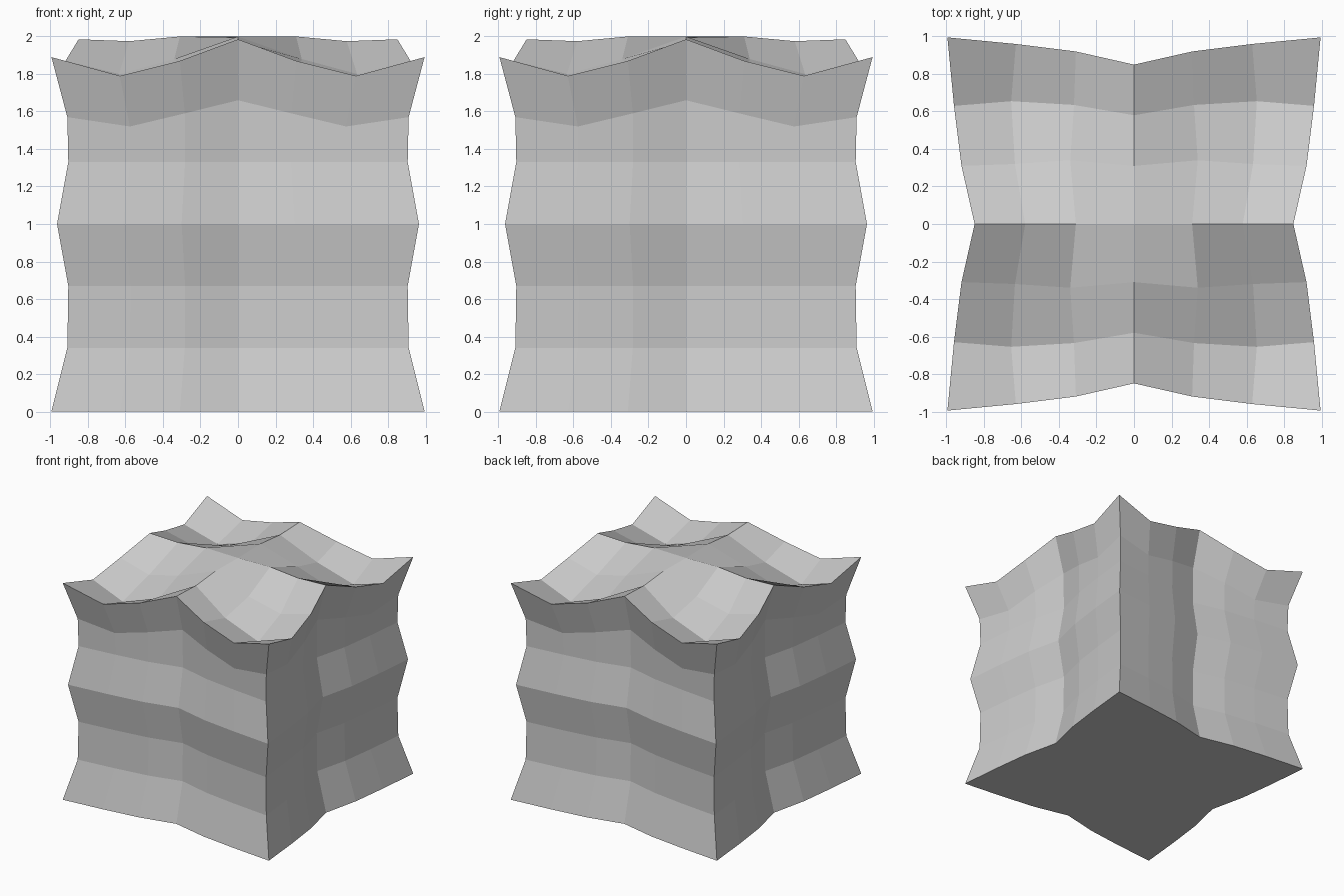
import bpy, bmesh

if "Cube" in bpy.data.objects:
    bpy.data.objects.remove(bpy.data.objects["Cube"])

# In-plane coordinate of a lattice point: PLAN[|own index|][|other index|]
PLAN = [[0, 0, 0, 0],
        [.31, .34, .32, .31],
        [.58, .635, .655, .63],
        [.85, .92, .96, .995]]
# Height of the rippled top, symmetric in both indices
TOP = [[1.995, 2.0, 1.975, 1.985],
       [2.0, 1.88, 1.80, 1.87],
       [1.975, 1.80, 1.69, 1.79],
       [1.985, 1.87, 1.79, 1.89]]
# Side rows: inward offset and height, with the upper row following the top
INSET = [0, .085, .09, .03, .09, .085, 0]
ROW_Z = [0, .34, .67, 1.0, 1.33, None, None]
UPPER_ROW = [1.66, 1.59, 1.52, 1.57]

bm = bmesh.new()
cache = {}


def axis(i, j, k):
    a, b = abs(i), abs(j)
    v = PLAN[a][b]
    v = v - INSET[k] if a == 3 else v * (1 - INSET[k])
    return v if i > 0 else -v


def vert(i, j, k):
    if (i, j, k) not in cache:
        a, b = abs(i), abs(j)
        z = TOP[a][b] if k == 6 else UPPER_ROW[min(a, b)] if k == 5 else ROW_Z[k]
        cache[i, j, k] = bm.verts.new((axis(i, j, k), axis(j, i, k), z))
    return cache[i, j, k]


# Perimeter loop of the square lattice, anticlockwise
ring = [(i, -3) for i in range(-3, 3)]
for _ in range(3):
    ring += [(-j, i) for i, j in ring[-6:]]

# Wavy side walls
for k in range(6):
    for p, q in zip(ring, ring[1:] + ring[:1]):
        bm.faces.new((vert(*p, k), vert(*q, k), vert(*q, k + 1), vert(*p, k + 1)))

# Rippled top
for i in range(-3, 3):
    for j in range(-3, 3):
        bm.faces.new((vert(i, j, 6), vert(i + 1, j, 6),
                      vert(i + 1, j + 1, 6), vert(i, j + 1, 6)))

# Flat underside
bm.faces.new([vert(*p, 0) for p in reversed(ring)])

bmesh.ops.recalc_face_normals(bm, faces=bm.faces)
mesh = bpy.data.meshes.new("rippled_block")
bm.to_mesh(mesh)
bm.free()
block = bpy.data.objects.new("rippled_block", mesh)
bpy.context.collection.objects.link(block)
